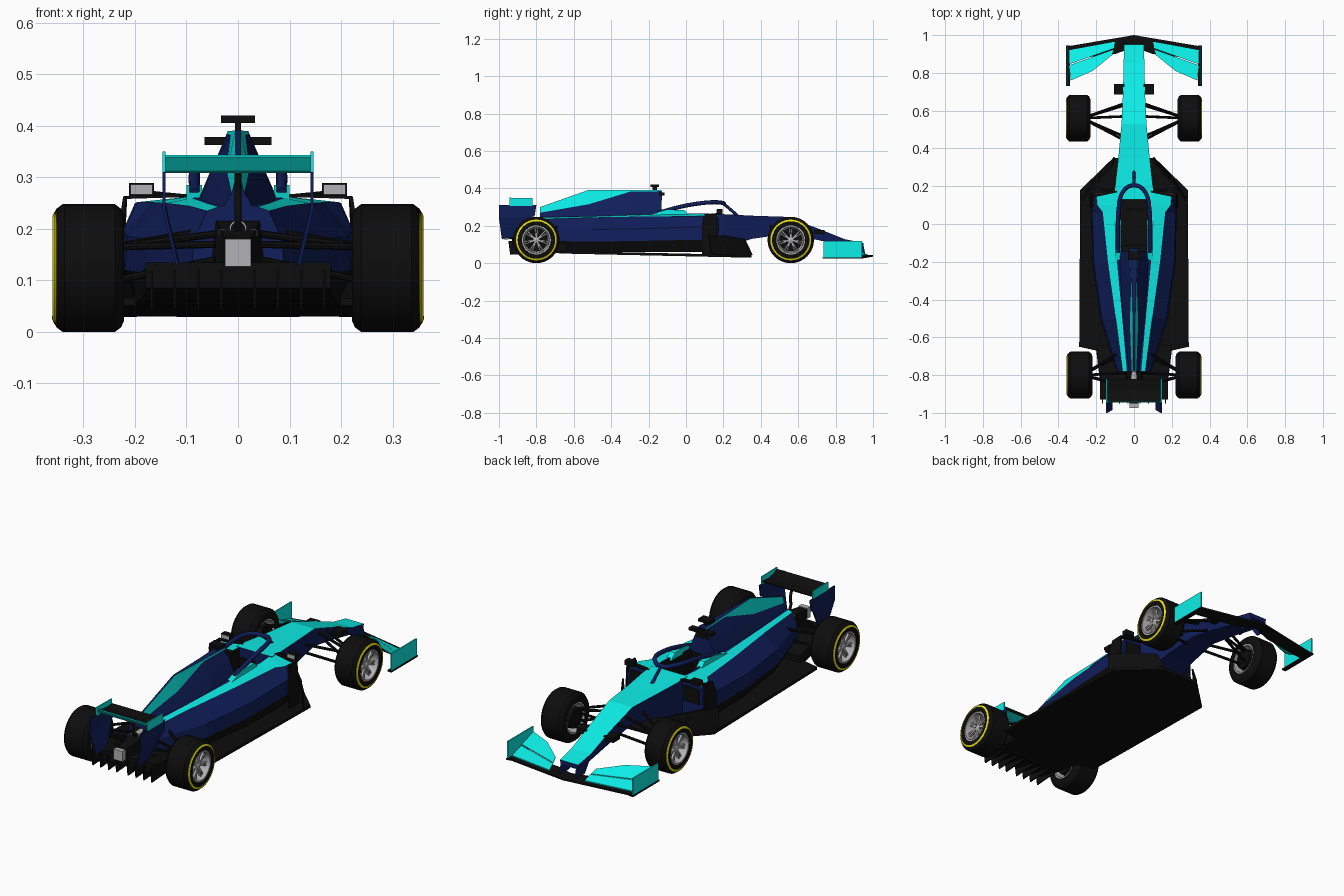
import bpy, bmesh, math
from mathutils import Vector, Matrix

if "Cube" in bpy.data.objects:
    bpy.data.objects.remove(bpy.data.objects["Cube"])


def material(name, rgb):
    m = bpy.data.materials.new(name)
    m.diffuse_color = (*rgb, 1)
    m.use_nodes = True
    m.node_tree.nodes["Principled BSDF"].inputs["Base Color"].default_value = m.diffuse_color
    return m


NAVY = material("navy", (0.005, 0.013, 0.1))
CYAN = material("cyan", (0.004, 0.85, 0.8))
BLACK = material("black", (0.004, 0.004, 0.004))
YELLOW = material("yellow", (0.8, 0.75, 0.005))
GREY = material("silver", (0.45, 0.45, 0.46))


def finish(name, bm, mats, mirror=False, smooth=False):
    bmesh.ops.recalc_face_normals(bm, faces=bm.faces)
    me = bpy.data.meshes.new(name)
    bm.to_mesh(me)
    bm.free()
    for m in mats:
        me.materials.append(m)
    ob = bpy.data.objects.new(name, me)
    bpy.context.collection.objects.link(ob)
    if mirror:
        ob.modifiers.new("mirror", "MIRROR").use_mirror_merge = False
    if smooth:
        bpy.ops.object.select_all(action='DESELECT')
        ob.select_set(True)
        bpy.context.view_layer.objects.active = ob
        bpy.ops.object.shade_smooth_by_angle(angle=math.radians(35))
    return ob


def skin(name, rings, bands, cap=None, ring_closed=False, **kw):
    """Join rings of points; bands gives one material per strip, cap the ends."""
    bm = bmesh.new()
    mats = list(dict.fromkeys(bands + ([cap] if cap else [])))
    vs = [[bm.verts.new(p) for p in r] for r in rings]
    n = len(rings[0])
    for a, b in zip(vs, vs[1:] + ([vs[0]] if ring_closed else [])):
        for i in range(n):
            j = (i + 1) % n
            bm.faces.new((a[i], a[j], b[j], b[i])).material_index = mats.index(bands[i])
    if cap:
        for r in (vs[0], vs[-1]):
            bm.faces.new(r).material_index = mats.index(cap)
    return finish(name, bm, mats, **kw)


def hull(name, secs, sides, bottom, top, cap):
    """Symmetric loft from half profiles running top to bottom."""
    rings = [[(x, y, z) for x, z in h] + [(-x, y, z) for x, z in reversed(h)] for y, h in secs]
    return skin(name, rings, sides + [bottom] + sides[::-1] + [top], cap)


def plate(name, pts, vec, mat, mirror=True):
    """Polygon given thickness along a vector."""
    v = Vector(vec)
    return skin(name, [pts, [Vector(p) + v for p in pts]], [mat] * len(pts), mat, mirror=mirror)


def box(name, x, y, z, mat, mirror=False):
    return plate(name, [(x[0], y[0], z[0]), (x[1], y[0], z[0]), (x[1], y[1], z[0]), (x[0], y[1], z[0])],
                 (0, 0, z[1] - z[0]), mat, mirror)


def rod(name, a, b, r=0.007, mat=BLACK, mirror=True):
    a, b = Vector(a), Vector(b)
    q = (b - a).to_track_quat('Z', 'Y')
    offs = [q @ Vector((r * math.cos(t * math.tau / 8), r * math.sin(t * math.tau / 8), 0)) for t in range(8)]
    return skin(name, [[a + o for o in offs], [b + o for o in offs]], [mat] * 8, mat, mirror=mirror)


def lathe(name, prof, centre, mat, n=40, mirror=True):
    """Closed (x, radius) profile turned about the x axis."""
    cx, cy, cz = centre
    rings = [[(cx + x, cy + r * math.cos(a), cz + r * math.sin(a)) for x, r in prof]
             for a in (i * math.tau / n for i in range(n))]
    return skin(name, rings, [mat] * len(prof), None, True, mirror=mirror, smooth=True)


def tube(name, pts, r, mat, cubic=True):
    cu = bpy.data.curves.new(name, 'CURVE')
    cu.dimensions = '3D'
    cu.bevel_depth, cu.bevel_resolution, cu.resolution_u, cu.use_fill_caps = r, 2, 6, True
    sp = cu.splines.new('NURBS')
    sp.points.add(len(pts) - 1)
    for p, c in zip(sp.points, pts):
        p.co = (*c, 1)
    sp.use_endpoint_u, sp.order_u = True, 3
    cu.materials.append(mat)
    ob = bpy.data.objects.new(name, cu)
    bpy.context.collection.objects.link(ob)
    bpy.ops.object.select_all(action='DESELECT')
    ob.select_set(True)
    bpy.context.view_layer.objects.active = ob
    bpy.ops.object.convert(target='MESH')


# Nose and front chassis
hull("nose", [
    (0.95, [(0.052, 0.108), (0.045, 0.085)]),
    (0.85, [(0.055, 0.128), (0.05, 0.092)]),
    (0.70, [(0.058, 0.188), (0.055, 0.125)]),
    (0.53, [(0.066, 0.248), (0.06, 0.155)]),
    (0.35, [(0.083, 0.254), (0.075, 0.13)]),
    (0.20, [(0.10, 0.262), (0.10, 0.08)]),
    (0.13, [(0.10, 0.265), (0.10, 0.07)])], [NAVY], NAVY, CYAN, NAVY)

# Sidepods with a stripe along the shoulder and dark undercut
pods = []
for y, a, b, c, d, e in [
        (0.17, (.08, .263), (.085, .263), (.20, .25), (.212, .22), (.215, .13)),
        (0.10, (.085, .265), (.09, .263), (.195, .252), (.222, .20), (.226, .125)),
        (0.06, (.085, .265), (.095, .263), (.165, .252), (.222, .195), (.226, .125)),
        (-0.20, (.055, .262), (.09, .26), (.138, .25), (.214, .185), (.22, .12)),
        (-0.50, (.03, .255), (.062, .25), (.096, .245), (.17, .18), (.18, .115)),
        (-0.78, (.012, .25), (.038, .243), (.06, .235), (.085, .18), (.09, .12))]:
    g = (e[0] - 0.03, 0.06)
    pods.append([(x, y, z) for x, z in (a, b, c, d, e, g, (a[0], 0.06))])
skin("sidepod", pods, [NAVY, CYAN, NAVY, NAVY, BLACK, BLACK, BLACK], NAVY, mirror=True)
plate("sidepod_inlet", [(.11, .172, .16), (.2, .172, .16), (.195, .172, .235), (.11, .172, .24)], (0, .004, 0), BLACK)

# Cockpit tub, seat, steering wheel and headrest sides
box("cockpit_floor", (-.09, .09), (-.2, .14), (.06, .15), BLACK)
plate("seat_back", [(-.075, -.19, .15), (.075, -.19, .15), (.06, -.19, .27), (-.06, -.19, .27)], (0, .05, 0), BLACK, False)
box("steering_wheel", (-.04, .04), (.07, .085), (.2, .245), BLACK)
plate("headrest_side", [(.07, -.21, .255), (.07, -.1, .285), (.07, -.01, .285), (.07, .02, .255)], (.03, 0, 0), CYAN)

# Engine cover with fin
hull("engine_cover", [
    (-.13, [(.02, .39), (.022, .385), (.045, .33), (.08, .25)]),
    (-.30, [(.012, .39), (.014, .382), (.05, .32), (.075, .25)]),
    (-.52, [(.005, .392), (.022, .315), (.036, .285), (.06, .245)]),
    (-.78, [(.004, .30), (.012, .27), (.022, .255), (.045, .2)])],
    [CYAN, NAVY, NAVY], NAVY, NAVY, NAVY)
plate("air_intake", [(-.035, -.13, .335), (.035, -.13, .335), (.017, -.13, .382), (-.017, -.13, .382)], (0, .003, 0), BLACK, False)
box("roof_camera", (-.033, .033), (-.19, -.145), (.406, .42), BLACK)
box("roof_camera_stem", (-.006, .006), (-.18, -.155), (.385, .408), BLACK)
box("intake_winglet", (-.065, .065), (-.145, -.115), (.363, .378), BLACK)

# Halo hoop and pillar
half = [(.084, -.15, .268), (.085, -.06, .296), (.084, .05, .318), (.075, .15, .328), (.035, .20, .322)]
tube("halo_hoop", half + [(0, .205, .318)] + [(-x, y, z) for x, y, z in half[::-1]], .011, NAVY)
tube("halo_pillar", [(0, .2, .318), (0, .23, .295), (0, .28, .25)], .008, NAVY)

# Floor and diffuser
half = [(.11, .35), (.285, .18), (.29, -.65), (.2, -.67), (.17, -.92)]
outline = half + [(-x, y) for x, y in half[::-1]]
plate("floor", [(x, y, .051 - .022 * y if y > -.8 else .10) for x, y in outline], (0, 0, -.014), BLACK, False)
hull("diffuser", [(-.64, [(.2, .10), (.2, .056)]), (-.80, [(.18, .125), (.18, .06)]),
                  (-.93, [(.18, .135), (.18, .085)])], [BLACK], BLACK, BLACK, BLACK)
for i, x in enumerate((.03, .075, .12, .165)):
    plate(f"diffuser_strake_{i}", [(x, -.7, .06), (x, -.94, .045), (x, -.95, .12), (x, -.75, .1)], (.005, 0, 0), BLACK)

# Bargeboards and turning vanes
for i in range(3):
    o = .035 * i
    plate(f"bargeboard_{i}", [(.10 + o, .35 - o, .045), (.225 + o * .7, .2 - o, .045),
                              (.22 + o * .7, .19 - o, .15), (.11 + o, .31 - o, .13)], (.006, .006, 0), BLACK)
plate("turning_vane", [(.225, .165, .05), (.225, .085, .05), (.225, .085, .2), (.215, .1, .262), (.215, .165, .262)],
      (.008, 0, 0), BLACK)
plate("vane_bridge", [(.10, .19, .262), (.222, .165, .258), (.222, .14, .258), (.10, .165, .262)], (0, 0, .006), BLACK)

# Mirrors
box("mirror_housing", (.163, .212), (.165, .195), (.264, .289), BLACK, True)
box("mirror_glass", (.166, .209), (.162, .165), (.267, .286), GREY, True)
rod("mirror_stem", (.09, .17, .262), (.17, .18, .27), .004)

# Gearbox, rear light, exhausts and wing pylon
hull("gearbox", [(-.74, [(.05, .23), (.06, .13)]), (-.85, [(.03, .19), (.035, .12)]),
                 (-.955, [(.022, .175), (.022, .13)])], [BLACK], BLACK, BLACK, BLACK)
box("rear_light", (-.025, .025), (-.975, -.95), (.127, .18), GREY)
ring = lambda r: [(-.03, r), (.03, r), (.03, r * .8), (-.03, r * .8)]
for nm, x, z, r in (("exhaust", 0, .2, .017), ("wastegate_right", .03, .192, .008), ("wastegate_left", -.03, .192, .008)):
    ob = lathe(nm, ring(r), (0, 0, 0), GREY, 20, False)
    ob.matrix_world = Matrix.Translation((x, -.80, z)) @ Matrix.Rotation(math.pi / 2, 4, 'Z')
tube("wing_pylon", [(0, -.80, .18), (0, -.86, .21), (0, -.84, .28), (0, -.87, .32)], .007, BLACK)

# Rear wing
wing = [(-.82, .325), (-.87, .322), (-.91, .328), (-.94, .343), (-.944, .34), (-.92, .312), (-.87, .308), (-.83, .315)]
skin("rear_wing", [[(x, y, z) for y, z in wing] for x in (-.142, .142)],
     [BLACK] * 3 + [CYAN] * 4 + [BLACK], BLACK)
plate("rear_endplate_top", [(.141, -.945, .305), (.141, -.82, .305), (.141, -.82, .348), (.141, -.945, .35)], (.006, 0, 0), CYAN)
plate("rear_endplate_middle", [(.141, -1, .24), (.141, -.81, .25), (.141, -.8, .31), (.141, -1, .31)], (.006, 0, 0), NAVY)
plate("rear_endplate_foot", [(.115, -.985, .13), (.115, -.9, .14), (.141, -.82, .25), (.141, -1, .24)], (.006, 0, 0), NAVY)

# Front wing
plate("front_wing_plane", [(0, 1, .035), (.355, .94, .025), (.355, .87, .025), (.1, .9, .035), (0, .935, .04)], (0, 0, .008), BLACK)
plate("front_flap_lower", [(.10, .965, .043), (.345, .92, .036), (.345, .845, .058), (.105, .93, .062)], (0, 0, .005), CYAN)
plate("front_flap_upper", [(.107, .925, .064), (.345, .84, .062), (.335, .76, .1), (.22, .81, .095), (.115, .895, .08)],
      (0, 0, .005), CYAN)
plate("front_endplate", [(.352, .735, .03), (.352, .94, .03), (.352, .94, .118), (.352, .735, .118)], (.006, 0, 0), CYAN)
box("front_footplate", (.338, .361), (.73, .945), (.024, .031), BLACK, True)
plate("nose_pylon", [(.04, .85, .095), (.04, .95, .09), (.04, .96, .04), (.04, .89, .04)], (.008, 0, 0), NAVY)
box("nose_camera", (.05, .105), (.685, .74), (.155, .178), BLACK, True)

# Wheels
R = .124
for end, cx, cy, w in (("front", .295, .56, .0635), ("rear", .288, -.80, .067)):
    c = (cx, cy, R)
    lathe(end + "_tyre", [(-w, .078), (-w, .102), (-w + .006, .115), (-w + .018, R), (w - .018, R), (w - .006, .115),
                          (w, .102), (w, .078), (w - .02, .074), (-w + .02, .074)], c, BLACK)
    lathe(end + "_tyre_band", [(w - .002, .099), (w + .002, .1), (w - .002, .109), (w - .006, .108)], c, YELLOW)
    for side, s in (("outer", 1), ("inner", -1)):
        lathe(f"{end}_rim_{side}", [(s * (w - .002), .079), (s * (w - .002), .07), (s * .01, .06), (s * .01, .076)], c, GREY)
    lathe(end + "_brake_drum", [(-w, .0), (-w, .05), (.012, .062), (.012, 0)], c, BLACK, 24)
    lathe(end + "_hub", [(.0, 0), (.0, .02), (w - .02, .016), (w - .015, 0)], c, GREY, 16)
    bm = bmesh.new()
    for i in range(7):
        for off in (-.11, .11):
            m = (Matrix.Translation(c) @ Matrix.Rotation(i * math.tau / 7 + off, 4, 'X')
                 @ Matrix.Translation((w - .025, 0, .044)) @ Matrix.Diagonal((.012, .007, .058, 1)))
            bmesh.ops.create_cube(bm, size=1, matrix=m)
    finish(end + "_spokes", bm, [GREY], True)

# Suspension arms
for end, hub_y, arms in (("front", .56, [(.64, .2), (.57, .215), (.44, .2), (.63, .15), (.46, .15)]),
                         ("rear", -.80, [(-.66, .2), (-.79, .19), (-.86, .17), (-.68, .14), (-.85, .14)])):
    for i, (y, z) in enumerate(arms):
        rod(f"{end}_arm_{i}", (.045, y, z), (.24, hub_y + (y - hub_y) * .15, .165 if z > .16 else .1))
